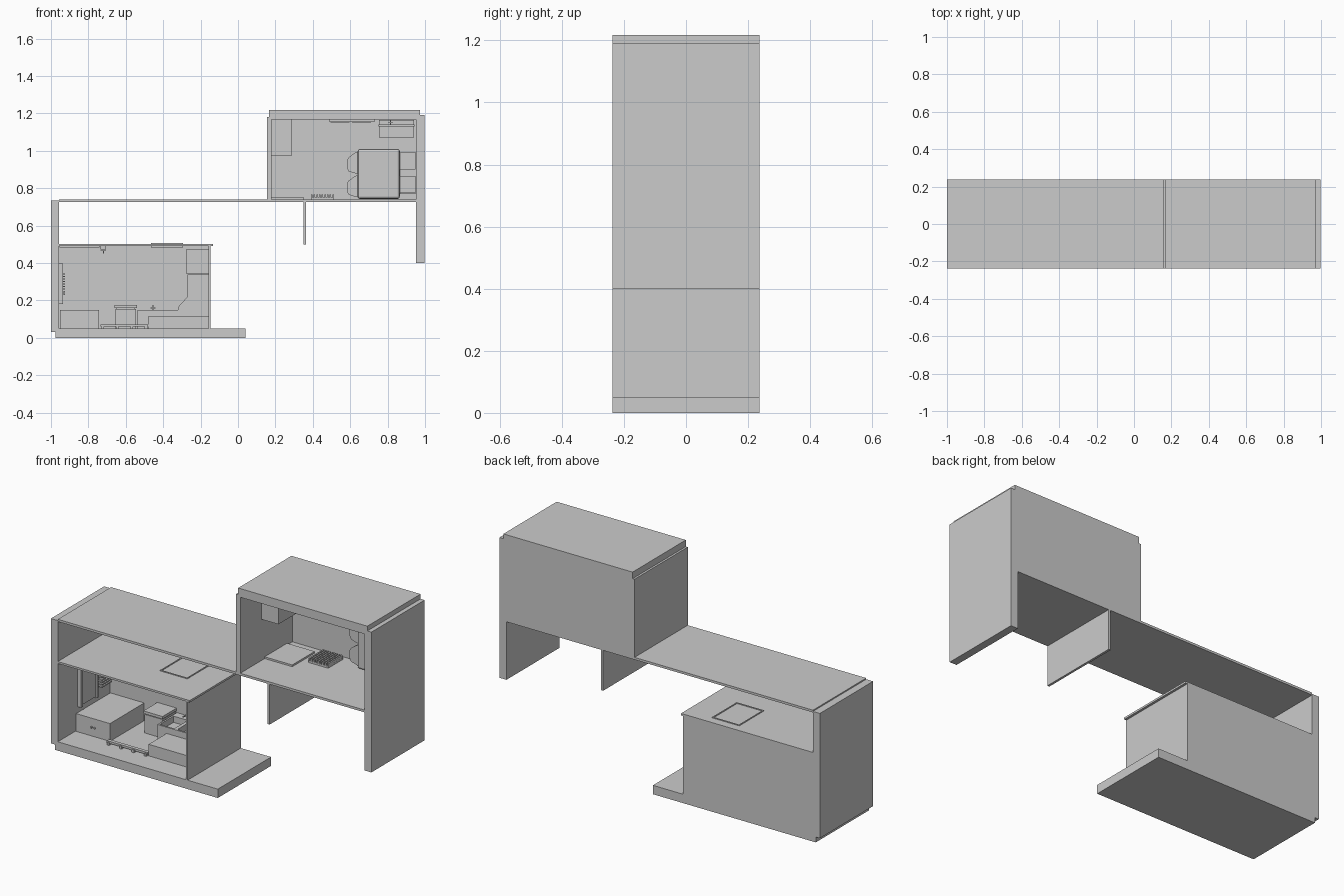
import bpy, bmesh, math

if "Cube" in bpy.data.objects:
    bpy.data.objects.remove(bpy.data.objects["Cube"])

F, B = -0.237, 0.237   # front and back planes


def finish(bm, name):
    bmesh.ops.recalc_face_normals(bm, faces=bm.faces[:])
    me = bpy.data.meshes.new(name)
    bm.to_mesh(me)
    bm.free()
    ob = bpy.data.objects.new(name, me)
    bpy.context.collection.objects.link(ob)
    return ob


def prism(name, pts, y0, y1):
    """Extrude an x-z outline along y."""
    bm = bmesh.new()
    f = bm.faces.new([bm.verts.new((x, y0, z)) for x, z in pts])
    r = bmesh.ops.extrude_face_region(bm, geom=[f])
    for v in r["geom"]:
        if isinstance(v, bmesh.types.BMVert):
            v.co.y = y1
    return finish(bm, name)


def box(name, x0, x1, z0, z1, y0=F, y1=B, bevel=0):
    ob = prism(name, [(x0, z0), (x1, z0), (x1, z1), (x0, z1)], y0, y1)
    if bevel:
        m = ob.modifiers.new("bevel", 'BEVEL')
        m.width, m.segments = bevel, 2
    return ob


def basin(name, x0, x1, z0, z1, y0, y1, rim, depth):
    """Box with a recess sunk into its top."""
    ob = box(name, x0, x1, z0, z1, y0, y1)
    bm = bmesh.new()
    bm.from_mesh(ob.data)
    top = max(bm.faces, key=lambda f: f.calc_center_median().z)
    bmesh.ops.inset_region(bm, faces=[top], thickness=rim)
    r = bmesh.ops.extrude_face_region(bm, geom=[top])
    bmesh.ops.delete(bm, geom=[top], context='FACES_ONLY')
    bmesh.ops.translate(bm, vec=(0, 0, -depth),
                        verts=[v for v in r["geom"] if isinstance(v, bmesh.types.BMVert)])
    bm.to_mesh(ob.data)
    bm.free()


def tap(name, x, y, z, s=1):
    """Small faucet: stem, spout and cross handle; s = -1 hangs down."""
    box(name + "_stem", x - .003, x + .003, z, z + s * .025, y - .003, y + .003)
    box(name + "_spout", x - .003, x + .003, z + s * .02, z + s * .025, y - .04, y)
    box(name + "_handle", x - .014, x + .014, z + s * .008, z + s * .012, y - .003, y + .003)


def knobs(name, xs, y, z):
    for i, x in enumerate(xs):
        box(f"{name}_{i}", x - .004, x + .004, z - .004, z + .004, y - .008, y)


# Shelf carcass
box("left_side", -1, -.957, .03, .733)
box("base_slab", -.975, .04, 0, .05)
box("middle_shelf", -.957, .955, .727, .74)
box("divider", .35, .363, .5, .728)
box("right_side", .953, .997, .4, 1.19)
box("upper_left_side", .155, .18, .735, 1.18)
box("upper_top", .167, .972, 1.168, 1.217)
box("upper_back", .178, .954, .735, 1.17, B - .01, B)
box("lower_lid", -.957, -.135, .491, .502)
box("lower_right_side", -.157, -.148, .045, .492)
box("lower_back", -.958, -.15, .045, .492, B - .01, B)

# Hatch frame through the lower lid
for i, x in enumerate((-.465, -.301)):
    box(f"hatch_side_{i}", x, x + .006, .483, .506, -.03, .19)
for i, y in enumerate((-.03, .184)):
    box(f"hatch_end_{i}", -.465, -.295, .483, .506, y, y + .006)

# Lower room: chest, seat box, counter and cabinets
Y = B - .012
box("chest", -.953, -.742, .05, .15, -.08, Y)
knobs("chest_knob", (-.855, -.835), -.08, .1)
box("seat_box", -.655, -.545, .05, .155, .105, Y)
box("seat_lid", -.66, -.54, .16, .175, .1, Y)
box("seat_hinge", -.65, -.55, .15, .165, .18, Y)
box("counter_base", -.538, -.32, .05, .105, .05, Y)
for i, x in enumerate((-.538, -.429)):
    basin(f"sink_{i}", x, x + .109, .105, .15, .05, .19, .014, .035)
box("sink_backboard", -.538, -.32, .105, .15, .19, Y)
tap("sink_tap", -.455, .2, .15)
prism("corner_cabinet", [(-.32, .05), (-.158, .05), (-.158, .338), (-.27, .338),
                         (-.27, .22), (-.32, .165)], .05, Y)
box("hanging_cabinet", -.275, -.158, .34, .475, .04, Y)
knobs("hanging_knob", (-.225, -.203), .04, .365)
box("low_bench", -.48, -.157, .05, .115, -.11, .05)

# Floor rail with feet
box("floor_rail", -.735, -.48, .06, .072, -.12, -.1)
for i in range(4):
    x = -.73 + i * .077
    box(f"rail_foot_{i}", x, x + .014, .05, .066, -.124, -.09)

# Frame and radiator on the left wall
box("wall_frame_panel", -.957, -.945, .185, .39, -.05, .09)
for i, y in enumerate((-.06, .08)):
    box(f"wall_frame_post_{i}", -.957, -.935, .18, .397, y, y + .015)
for i in range(9):
    z = .23 + i * .0135
    box(f"wall_radiator_bar_{i}", -.955, -.924, z, z + .007, .11, .2)

# Ceiling strip and hanging tap
box("ceiling_strip", -.955, -.74, .484, .491, .02, .2)
tap("ceiling_tap", -.72, .15, .475, -1)
box("ceiling_tap_plate", -.735, -.705, .472, .491, .14, .16)

# Upper room: wall cabinet, floor mat, grille and ceiling strips
box("upper_cabinet", .18, .287, .973, 1.168, -.05, Y)
box("floor_mat", .18, .352, .74, .75, -.02, .18)
for i in range(9):
    x = .39 + i * .0143
    box(f"floor_grille_bar_{i}", x, x + .008, .74, .765, .07, .2)
box("floor_grille_base", .39, .513, .74, .75, .07, .2)
box("ceiling_panel", .49, .73, 1.155, 1.168, .0, .18)
for i, x in enumerate((.495, .61)):
    box(f"ceiling_light_{i}", x, x + .1, 1.15, 1.156, .04, .14)

# Bed with two headrests and two end boxes
box("bed", .64, .865, .743, 1.01, .145, Y, .012)
for i, z in enumerate((.935, .81)):
    prism(f"headrest_{i}", [(.645, z - .06), (.645, z + .06), (.625, z + .055), (.592, z + .03),
                            (.582, z + .015), (.582, z - .025), (.592, z - .045),
                            (.625, z - .055)], .16, Y)
    box(f"bed_end_{i}", .865, .948, z - .035, z + .055, .155, Y)
box("bed_end_board", .865, .953, .77, .99, .175, Y)

# Washstand in the upper right corner
box("washstand", .755, .94, 1.07, 1.13, .13, Y)
box("washstand_top", .752, .943, 1.13, 1.14, .12, Y)
box("washstand_backboard", .755, .94, 1.14, 1.165, .2, Y)
tap("washstand_tap", .815, .18, 1.14)
knobs("washstand_knob", (.835, .86), .13, 1.1)
